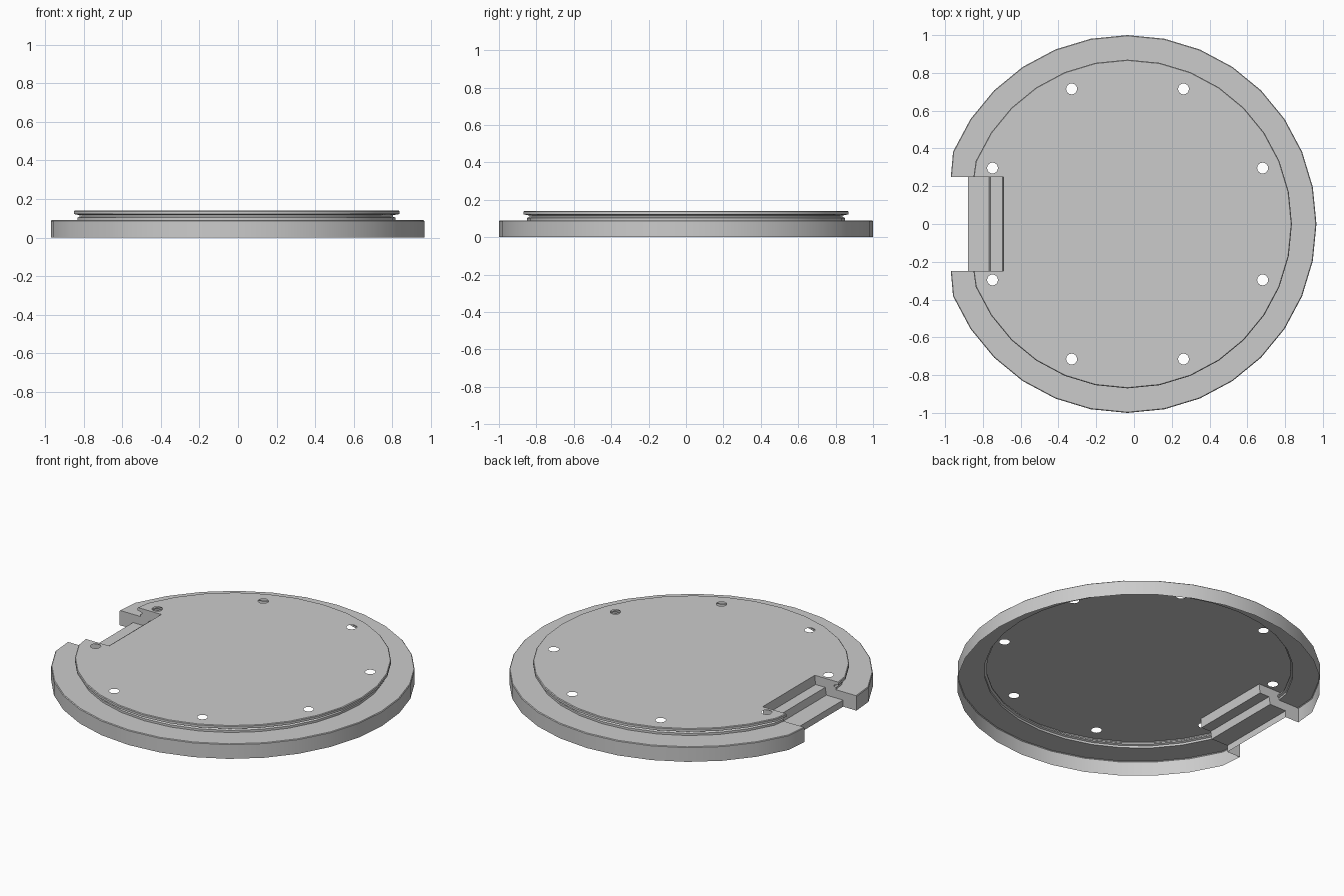
import bpy, bmesh, math

if "Cube" in bpy.data.objects:
    bpy.data.objects.remove(bpy.data.objects["Cube"])

CX = -0.034          # centre of the round cover
HALF = 0.25          # half width of the side notch
SIDES = 32
TOP = 0.14

bm = bmesh.new()


def arc(r, z):
    """Open 32-gon of radius r, ending on the two notch walls."""
    pts = [(CX + r * math.cos(2 * math.pi * k / SIDES),
            r * math.sin(2 * math.pi * k / SIDES)) for k in range(-14, 15)]
    end_x = pts[0][0] - 0.012
    pts = [(end_x, -HALF)] + pts + [(end_x, HALF)]
    return [bm.verts.new((x, y, z)) for x, y in pts]


def skin(a, b):
    for i in range(len(a) - 1):
        bm.faces.new((a[i], a[i + 1], b[i + 1], b[i]))


# outer skirt, flat ring, undercut neck and raised rim (open underneath)
profile = [(1.0, 0), (1.0, 0.086), (0.996, 0.09), (0.85, 0.09), (0.85, 0.103),
           (0.838, 0.108), (0.838, 0.116), (0.87, 0.122), (0.87, 0.136), (0.866, TOP)]
rows = [arc(r, z) for r, z in profile]
for a, b in zip(rows, rows[1:]):
    skin(a, b)

# stepped latch recess across the notch
step = [(-0.69, TOP), (-0.695, 0.085), (-0.76, 0.085), (-0.768, 0.04),
        (-0.88, 0.04), (-0.88, 0)]
lo = [bm.verts.new((x, -HALF, z)) for x, z in step]
hi = [bm.verts.new((x, HALF, z)) for x, z in step]
skin(lo, hi)

# notch side walls
bm.faces.new([r[0] for r in rows] + lo)
bm.faces.new([r[-1] for r in rows] + hi)

# top plate with eight screw holes
border = rows[-1] + [hi[0], lo[0]]
edges = []


def loop_edges(vs):
    for a, b in zip(vs, vs[1:] + vs[:1]):
        edges.append(bm.edges.get((a, b)) or bm.edges.new((a, b)))


loop_edges(border)
for k in range(8):
    t = math.radians(22.5 + 45 * k)
    hx, hy = CX + 0.774 * math.cos(t), 0.774 * math.sin(t)
    loop_edges([bm.verts.new((hx + 0.029 * math.cos(a), hy + 0.029 * math.sin(a), TOP))
                for a in [2 * math.pi * j / 16 for j in range(16)]])
bmesh.ops.triangle_fill(bm, edges=edges, use_beauty=True, normal=(0, 0, 1))

# face everything outward
bmesh.ops.recalc_face_normals(bm, faces=bm.faces[:])
bm.normal_update()
plate = [f for f in bm.faces if all(abs(v.co.z - TOP) < 1e-5 for v in f.verts)]
if sum(f.normal.z * f.calc_area() for f in plate) < 0:
    bmesh.ops.reverse_faces(bm, faces=bm.faces[:])

mesh = bpy.data.meshes.new("round_cover")
bm.to_mesh(mesh)
bm.free()
cover = bpy.data.objects.new("round_cover", mesh)
bpy.context.collection.objects.link(cover)
bpy.context.view_layer.objects.active = cover
cover.select_set(True)
bpy.ops.object.shade_smooth_by_angle(angle=math.radians(25))
